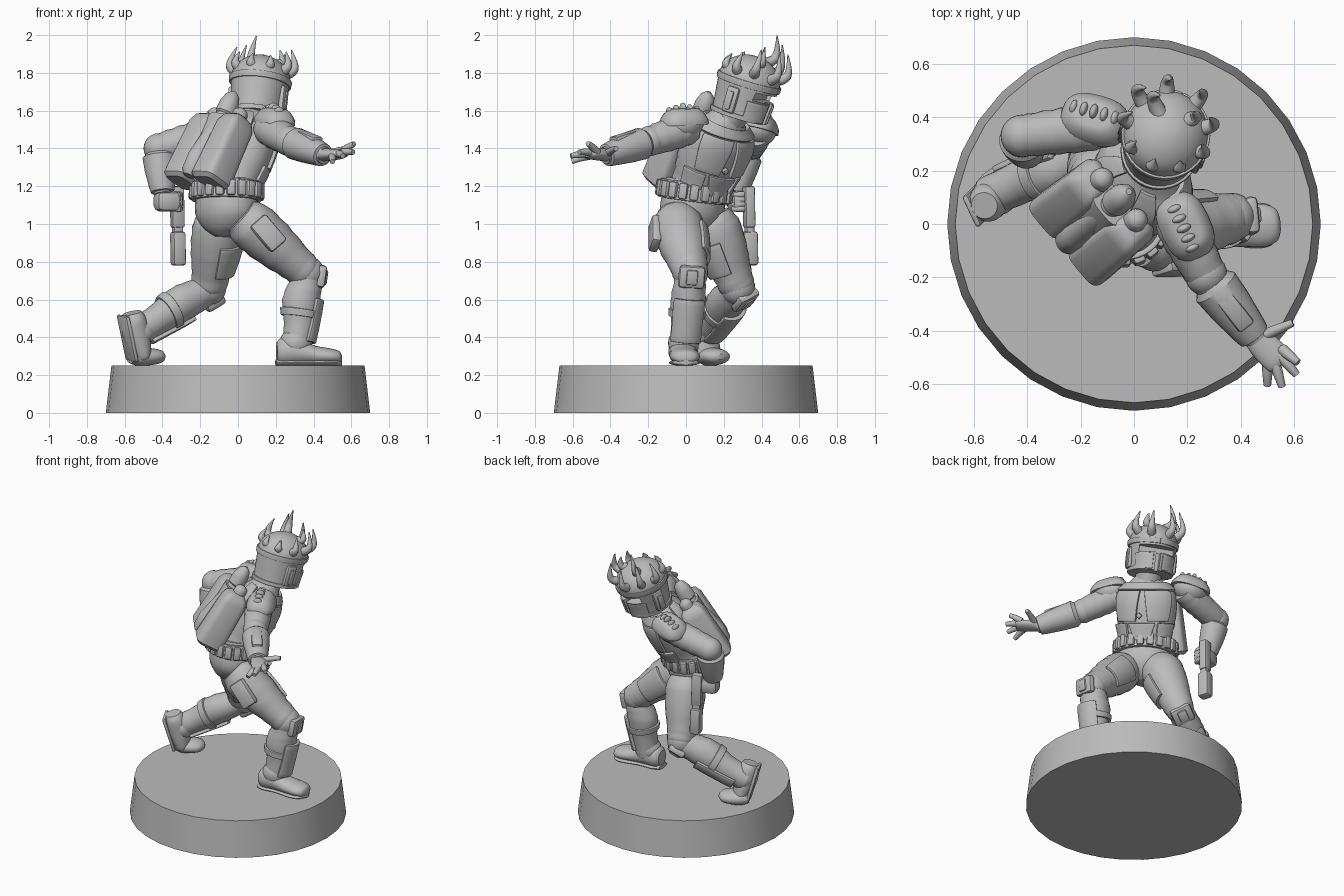
import bpy, bmesh, math
from mathutils import Vector as V, Matrix

if "Cube" in bpy.data.objects:
    bpy.data.objects.remove(bpy.data.objects["Cube"])

grey = bpy.data.materials.new("plain_grey")
grey.diffuse_color = (0.5, 0.5, 0.5, 1)
grey.use_nodes = True
grey.node_tree.nodes["Principled BSDF"].inputs["Base Color"].default_value = grey.diffuse_color
cutters = []

def frame(o, f, u):
    """Matrix at o: X = right, Y = forward, Z = up (u is kept, f is squared to it)."""
    u = V(u).normalized()
    r = V(f).cross(u).normalized()
    f = u.cross(r)
    m = Matrix((r, f, u)).transposed().to_4x4()
    m.translation = V(o)
    return m

def add(name, bm):
    bmesh.ops.recalc_face_normals(bm, faces=bm.faces)
    me = bpy.data.meshes.new(name)
    bm.to_mesh(me)
    bm.free()
    ob = bpy.data.objects.new(name, me)
    bpy.context.collection.objects.link(ob)
    return ob

def dense(secs, k=4):
    """Catmull-Rom smoothing of (z, half width, half depth, forward offset) sections."""
    s = [V(tuple(c) + (0,) * (4 - len(c))) for c in secs]
    out = []
    for i in range(len(s) - 1):
        p0, p1, p2, p3 = s[max(i - 1, 0)], s[i], s[i + 1], s[min(i + 2, len(s) - 1)]
        for j in range(k):
            t = j / k
            out.append(.5 * (2 * p1 + (p2 - p0) * t + (2 * p0 - 5 * p1 + 4 * p2 - p3) * t * t
                             + (3 * p1 - p0 - 3 * p2 + p3) * t ** 3))
    return out + [s[-1]]

def loft(name, m, secs, n=24, pw=1.0, k=4, fold=0.0):
    """Closed body through elliptical (or boxy, pw < 1) sections; fold adds cloth creases."""
    bm = bmesh.new()
    rings = []
    c = lambda x: math.copysign(abs(x) ** pw, x)
    for z, a, b, y in dense(secs, k):
        ring = []
        for i in range(n):
            t = 2 * math.pi * i / n
            w = 1 + fold * math.sin(z * 95 + 2.2 * math.sin(t + .6))
            ring.append(bm.verts.new(m @ V((max(a, .001) * w * c(math.sin(t)),
                                            max(b, .001) * w * c(math.cos(t)) + y, z))))
        rings.append(ring)
    for p, q in zip(rings, rings[1:]):
        for i in range(n):
            bm.faces.new((p[i], p[(i + 1) % n], q[(i + 1) % n], q[i]))
    bm.faces.new(rings[0])
    bm.faces.new(rings[-1])
    return add(name, bm)

def shell(name, m, secs, z0, z1, a0, a1, off=.008, thick=.022, taper=0.0, n=12):
    """Armour plate: angular sector of a loft, 0 degrees = forward, positive = right."""
    d = dense(secs)
    bm = bmesh.new()
    rows = []
    for j in range(9):
        z = z0 + (z1 - z0) * j / 8
        i = max([i for i in range(len(d) - 1) if d[i][0] <= z] or [0])
        s = d[i].lerp(d[i + 1], (z - d[i][0]) / (d[i + 1][0] - d[i][0]))
        sq = 1 - taper * (1 - j / 8)
        mid = (a0 + a1) / 2
        row = []
        for h in range(n + 1):
            t = math.radians(mid + (a0 + (a1 - a0) * h / n - mid) * sq)
            row.append(bm.verts.new(m @ V(((s[1] + off) * math.sin(t), (s[2] + off) * math.cos(t) + s[3], z))))
        rows.append(row)
    for p, q in zip(rows, rows[1:]):
        for h in range(n):
            bm.faces.new((p[h], p[h + 1], q[h + 1], q[h]))
    ob = add(name, bm)
    md = ob.modifiers.new("thick", 'SOLIDIFY')
    md.thickness, md.offset = thick, 0
    bv = ob.modifiers.new("edge", 'BEVEL')
    bv.width, bv.segments = .005, 2
    return ob

def box(name, m, c, size, bevel=.012):
    bm = bmesh.new()
    bmesh.ops.create_cube(bm, size=1, matrix=m @ Matrix.Translation(c) @ Matrix.Diagonal((*size, 1)))
    ob = add(name, bm)
    if bevel:
        md = ob.modifiers.new("edge", 'BEVEL')
        md.width, md.segments = bevel, 2
    return ob

def blob(name, m, c, size):
    bm = bmesh.new()
    bmesh.ops.create_uvsphere(bm, u_segments=24, v_segments=14, radius=1,
                              matrix=m @ Matrix.Translation(c) @ Matrix.Diagonal((*size, 1)))
    return add(name, bm)

def tube(name, pts, radii, m=Matrix()):
    cu = bpy.data.curves.new(name, 'CURVE')
    cu.dimensions, cu.bevel_depth, cu.bevel_resolution, cu.use_fill_caps = '3D', 1, 3, True
    sp = cu.splines.new('NURBS')
    sp.points.add(len(pts) - 1)
    for p, c, r in zip(sp.points, pts, radii):
        p.co = (*(m @ V(c)), 1)
        p.radius = r
    sp.order_u, sp.use_endpoint_u, sp.resolution_u = 3, True, 5
    ob = bpy.data.objects.new(name, cu)
    bpy.context.collection.objects.link(ob)
    return ob

def limb(name, p, q, f, secs, **kw):
    """Loft from p to q, section z given as a fraction of the length."""
    d = V(q) - V(p)
    m = frame(p, f, d)
    s = [(c[0] * d.length,) + tuple(c[1:]) for c in secs]
    return loft(name, m, s, **kw), m, s, d.length

# Base disc
bm = bmesh.new()
bmesh.ops.create_cone(bm, cap_ends=True, segments=32, radius1=.70, radius2=.67, depth=.25,
                      matrix=Matrix.Translation((0, 0, .125)))
add("base", bm)

# Torso with chest armour
FWD = (.77, .64, 0)
T = frame((-.06, .05, 1.15), FWD, (.12, .15, .37))
torso = [(-.03, .17, .145), (.08, .165, .14), (.2, .19, .15), (.32, .20, .15), (.39, .18, .13),
         (.44, .125, .10), (.49, .075, .08)]
loft("torso", T, torso, fold=.008)
for s, side in ((1, "right"), (-1, "left")):
    shell(side + "_chest_plate", T, torso, .19, .39, s * 4, s * 62, taper=.25)
    shell(side + "_rib_plate", T, torso, .09, .18, s * 32, s * 75)
    shell(side + "_back_strap", T, torso, .3, .45, s * 130, s * 160)
shell("belly_plate", T, torso, .07, .18, -27, 27, taper=.35)
shell("collar", T, torso, .395, .445, -100, 100, off=.012)
box("chest_stud", T @ Matrix.Rotation(.785, 4, 'Y'), (-.15, .165, .17), (.03, .025, .03), .006)
tube("neck", [(.05, .19, 1.5), (.08, .24, 1.57), (.11, .30, 1.66)], [.09, .085, .085])

# Pelvis, belt and pouches
P = frame((-.06, .045, 1.172), FWD, (.03, .13, 1))
loft("pelvis", P, [(-.24, .05, .06), (-.2, .12, .11), (-.12, .18, .15), (0, .175, .15), (.06, .165, .14)])
belt = [(-.05, .19, .165), (.05, .185, .16)]
shell("belt", P, belt, -.05, .05, 0, 360, off=0, n=40)
for i in range(20):
    t = 2 * math.pi * i / 20
    m = P @ Matrix.Translation((.198 * math.sin(t), .173 * math.cos(t), 0)) @ Matrix.Rotation(-t, 4, 'Z')
    box("belt_pouch_%d" % i, m, (0, 0, 0), (.046, .035, .085), .01)

# Helmet with carved visor
HF = (.38, .9, -.32)
H = frame((.115, .325, 1.725), HF, (.10, .28, .95))
helm = [(-.165, .138, .15), (-.1, .142, .155), (0, .152, .165), (.05, .157, .167), (.1, .138, .148),
        (.14, .098, .105), (.165, .045, .05), (.17, .0, .0)]
helmet = loft("helmet", H, helm, n=36)
shell("helmet_brow", H, helm, .01, .045, 0, 360, off=.002, thick=.014, n=36)
shell("helmet_rim", H, helm, -.165, -.14, 30, 330, off=.003, thick=.014, n=30)
for nm, c, sz in (("visor_cut", (0, .155, -.025), (.235, .16, .045)),
                  ("visor_slot_cut", (0, .165, -.10), (.03, .09, .15))):
    cut = box(nm, H, c, sz, 0)
    cut.hide_render = True
    cutters.append(cut)
    md = helmet.modifiers.new(nm, 'BOOLEAN')
    md.operation, md.object, md.solver = 'DIFFERENCE', cut, 'EXACT'
for s, side in ((1, "right"), (-1, "left")):
    box(side + "_ear_panel", H, (s * .148, -.01, -.075), (.03, .07, .14))
    box(side + "_ear_ridge", H, (s * .161, -.01, -.08), (.02, .025, .10), .007)
    shell(side + "_cheek", H, helm, -.16, -.055, s * 12, s * 62, off=.002, thick=.014)
# Horn crown: (angle, root radius, root height, length)
for i, (a, r, z, l) in enumerate(((22, .14, .07, .15), (-22, .14, .07, .15), (62, .13, .08, .14),
                                  (-62, .13, .08, .17), (100, .13, .07, .11), (-100, .13, .07, .14),
                                  (140, .13, .07, .07), (-140, .13, .07, .09), (180, .13, .07, .07),
                                  (-55, .07, .14, .155), (48, .08, .13, .09))):
    c, s = math.cos(math.radians(a)), math.sin(math.radians(a))
    k = l / .13
    prof = [(r - .03, z - .01), (r + .025 * k, z + .015), (r + .05 * k, z + .055 * k), (r + .015 * k, z + .135 * k)]
    tube("horn_%d" % i, [(x * s, x * c, h) for x, h in prof], [.032, .029, .02, .003], H)

# Backpack with tanks and rocket
B = frame((-.22, -.042, 1.225), FWD, (.16, .13, .36))
loft("pack_core", B, [(.03, .09, .075), (.38, .08, .07)], pw=.6, k=1)
for s, side in ((1, "right"), (-1, "left")):
    loft(side + "_tank", B @ Matrix.Translation((s * .115, 0, 0)),
         [(-.01, .07, .075), (.01, .09, .094), (.33, .08, .085), (.375, .064, .07), (.395, .038, .04)], pw=.45, k=1)
    loft(side + "_tank_cap", B @ Matrix.Translation((s * .10, .01, .02)),
         [(.34, .042, .042), (.39, .042, .042), (.415, .035, .035), (.43, .012, .012)], k=2)
loft("rocket", B @ Matrix.Translation((0, -.06, 0)),
     [(.0, .03, .03), (.03, .05, .05), (.12, .052, .052), (.4, .044, .044, .05), (.41, .054, .054, .05),
      (.47, .052, .052, .05), (.515, .038, .038, .05), (.54, .012, .012, .05)], k=1)

# Arms
slv = [(0, .08, .08), (.25, .088, .086), (.6, .085, .085), (1, .075, .075), (1.1, .05, .05)]
gnt = [(.12, .07, .07), (.2, .09, .086), (.5, .084, .08), (.9, .068, .066), (1, .062, .06), (1.02, .04, .04)]
arms = (("right", (.15, .03, 1.51), (.27, -.19, 1.44), (.45, -.42, 1.365), (.195, -.01, 1.56), (.09, -.20, -.03)),
        ("left", (-.10, .37, 1.49), (-.42, .33, 1.40), (-.40, .265, 1.17), (-.15, .395, 1.525), (-.18, .05, -.03)))
for side, sh, el, wr, pad, along in arms:
    limb(side + "_upper_arm", sh, el, (0, 0, 1), slv, fold=.03)
    blob(side + "_elbow", Matrix.Translation(el), (0, 0, 0), (.08, .08, .08))
    limb(side + "_forearm", el, wr, (0, 0, 1), [(0, .07, .07), (.5, .07, .07), (1.05, .045, .045)], fold=.02)
    _, m, s, L = limb(side + "_gauntlet", el, wr, (0, 0, 1), gnt, k=1)
    if side == "right":
        box(side + "_gauntlet_box", m, (0, .062, L * .55), (.07, .04, L * .5))
    # Shoulder pad with a row of studs
    m = frame(pad, along, (.1, 0, 1) if side == "right" else (-.1, .25, 1))
    blob(side + "_shoulder", m, (0, 0, -.03), (.09, .11, .08))
    loft(side + "_shoulder_pad", m, [(-.03, .095, .13), (.0, .092, .125), (.04, .065, .095), (.052, .04, .07)], pw=.75, k=2)
    for i in range(5):
        blob("%s_pad_stud_%d" % (side, i), m, (.015, -.08 + .04 * i, .055 - .01 * abs(i - 2)), (.028, .015, .026))

# Open right hand
limb("right_palm", (.44, -.41, 1.365), (.55, -.52, 1.37), (-.2, .2, 1),
     [(0, .04, .035), (.4, .055, .032), (.9, .055, .026), (1.05, .04, .015)])
for i, (a, b) in enumerate((((.50, -.51, 1.36), (.50, -.605, 1.33)), ((.525, -.51, 1.37), (.555, -.61, 1.36)),
                            ((.545, -.49, 1.375), (.61, -.565, 1.38)), ((.555, -.47, 1.38), (.615, -.52, 1.425)),
                            ((.48, -.42, 1.37), (.595, -.37, 1.40)))):
    a, b = V(a), V(b)
    tube("right_finger_%d" % i, [a, (a + b) / 2 + V((0, 0, .008)), b], [.022, .02, .014])

# Left fist and hand weapon pointing down
F = frame((-.37, .28, 1.12), (1, .3, 0), (0, 0, 1))
box("left_fist", F, (0, 0, 0), (.11, .15, .11), .035)
for i in range(4):
    tube("left_finger_%d" % i, [F @ V(p) for p in ((-.05, .03, .035 - .025 * i), (0, .09, .035 - .025 * i),
                                                 (.045, .04, .035 - .025 * i))], [.016, .019, .015])
G = frame((-.32, .335, 1.0), (1, .3, 0), (-.02, -.02, 1))
box("weapon_body", G, (0, 0, .09), (.055, .07, .22))
box("weapon_barrel", G, (0, 0, -.03), (.045, .055, .16))
box("weapon_muzzle", G, (0, 0, -.13), (.08, .07, .18), .015)

# Legs
thigh = [(-.05, .10, .10), (.12, .135, .13), (.45, .13, .125), (.8, .105, .10), (1, .092, .09), (1.08, .06, .06)]
shin = [(-.03, .075, .075), (.15, .085, .088), (.4, .092, .10, -.01), (.7, .08, .085), (1.05, .075, .075)]
legs = (("front", (.03, -.055, 1.03), (.365, .025, .74), (.31, -.01, .35), (1, .1, .1)),
        ("back", (-.10, .135, 1.03), (-.155, .275, .66), (-.53, .11, .43), (.45, .6, -.5)))
for side, hip, knee, ankle, f in legs:
    _, m, s, L = limb(side + "_thigh", hip, knee, (.8, .3, .6), thigh, fold=.022)
    out = 75 if side == "front" else -75
    shell(side + "_thigh_plate", m, s, L * .3, L * .75, out - 40, out + 40)
    blob(side + "_knee", Matrix.Translation(knee), (0, 0, 0), (.092, .092, .092))
    _, m, s, L = limb(side + "_shin", knee, ankle, f, shin, fold=.02)
    shell(side + "_shin_guard", m, s, L * .33, L * .92, -60, 60, off=.01, taper=.2)
    shell(side + "_boot_cuff", m, s, L * .5, L * .6, 0, 360, off=.002, n=24)
    box(side + "_knee_pad", m, (0, .075, .01), (.14, .05, .12), .02)
    box(side + "_knee_ridge", m, (0, .1, .01), (.06, .02, .08))
box("front_thigh_pouch", frame((.16, -.165, .95), (.3, -1, 0), (-.6, 0, .7)), (0, 0, 0), (.11, .05, .18), .015)

# Boots: sections run from heel to toe
foot = [(0, .05, .05), (.03, .07, .075), (.11, .072, .07), (.2, .075, .05, -.018), (.28, .08, .042, -.025),
        (.33, .06, .033, -.03), (.345, .02, .015, -.035)]
sole = [(0, .05, .016), (.05, .07, .016), (.14, .066, .016), (.26, .084, .016), (.32, .07, .016), (.35, .02, .014)]
m = frame((.205, -.025, .325), (0, 0, 1), (1, .07, 0))
loft("front_boot", m, foot)
loft("front_sole", frame((.2, -.025, .266), (0, 0, 1), (1, .07, 0)), sole)
blob("front_ankle", Matrix.Translation((.305, -.015, .37)), (0, 0, 0), (.085, .08, .08))
m = frame((-.56, .07, .525), (.9, .4, .2), (.05, .05, -.24))
loft("back_boot_heel", m, [(-.005, .05, .05), (.03, .07, .065), (.1, .074, .075), (.19, .076, .06), (.24, .07, .045), (.26, .04, .02)])
box("back_boot_sole", m, (0, -.055, .12), (.13, .025, .25), .012)
loft("back_boot_toe", frame((-.57, .105, .298), (0, 0, 1), (.9, .4, 0)),
     [(0, .055, .035), (.05, .076, .05), (.12, .08, .045), (.17, .062, .035), (.195, .02, .015)])
blob("back_ankle", Matrix.Translation((-.52, .11, .43)), (0, 0, 0), (.085, .08, .08))

# Bake modifiers and curves to meshes, smooth with sharp edges kept
bpy.context.view_layer.update()
dg = bpy.context.evaluated_depsgraph_get()
baked = [(o, bpy.data.meshes.new_from_object(o.evaluated_get(dg)))
         for o in list(bpy.context.collection.objects) if o not in cutters]
for o, me in baked:
    name = o.name
    bpy.data.objects.remove(o)
    me.materials.clear()
    me.materials.append(grey)
    me.polygons.foreach_set("use_smooth", [name != "base"] * len(me.polygons))
    me.set_sharp_from_angle(angle=math.radians(38))
    bpy.context.collection.objects.link(bpy.data.objects.new(name, me))
for c in cutters:
    bpy.data.objects.remove(c)
